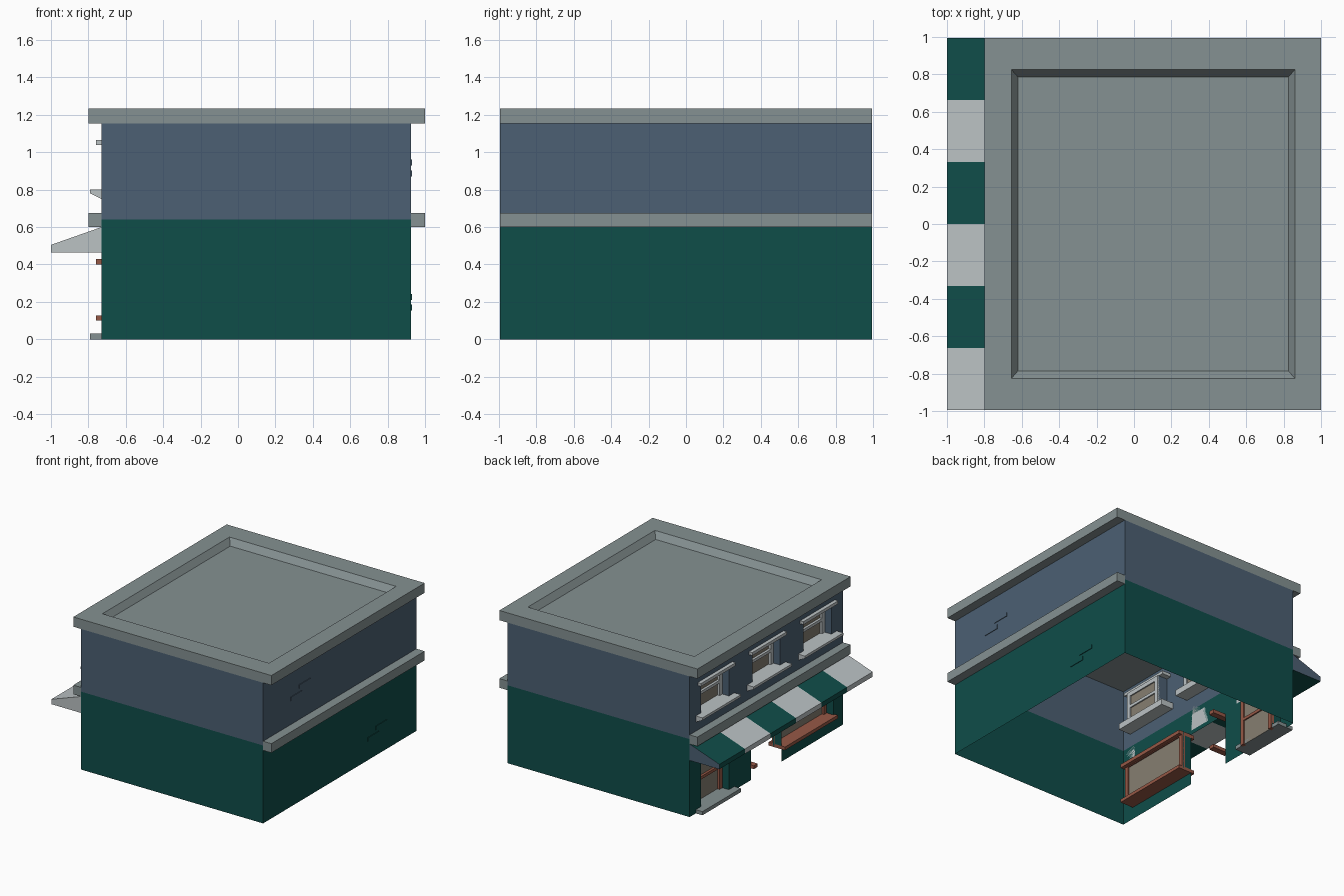
import bpy, bmesh

if "Cube" in bpy.data.objects:
    bpy.data.objects.remove(bpy.data.objects["Cube"])

def srgb(r, g, b):
    f = lambda c: c / 12.92 if c <= 0.04045 else ((c + 0.055) / 1.055) ** 2.4
    return [f(c / 255) for c in (r, g, b)] + [1.0]

def mat(name, *rgb):
    m = bpy.data.materials.new(name)
    m.diffuse_color = srgb(*rgb)
    m.use_nodes = True
    m.node_tree.nodes["Principled BSDF"].inputs["Base Color"].default_value = m.diffuse_color
    return m

BLUE = mat("slate_blue", 76, 96, 115)
GREEN = mat("deep_green", 15, 77, 73)
GREY = mat("stone_grey", 133, 145, 146)
WHITE = mat("pale_grey", 187, 194, 196)
BROWN = mat("red_brown", 150, 88, 70)
PANE = mat("beige_glass", 134, 126, 113)

def finish(name, bm, *mats):
    bmesh.ops.remove_doubles(bm, verts=bm.verts, dist=1e-5)
    me = bpy.data.meshes.new(name)
    bm.to_mesh(me)
    bm.free()
    for m in mats:
        me.materials.append(m)
    ob = bpy.data.objects.new(name, me)
    bpy.context.collection.objects.link(ob)
    return ob

def prism(name, profile, y0, y1, m, end=None):
    """Extrude an x-z profile along y; 'end' colours the +y cap."""
    bm = bmesh.new()
    a = [bm.verts.new((x, y0, z)) for x, z in profile]
    b = [bm.verts.new((x, y1, z)) for x, z in profile]
    n = len(a)
    bm.faces.new(a)
    cap = bm.faces.new(b)
    for i in range(n):
        bm.faces.new((a[i], a[(i + 1) % n], b[(i + 1) % n], b[i]))
    bmesh.ops.recalc_face_normals(bm, faces=bm.faces)
    if end:
        cap.material_index = 1
    return finish(name, bm, m, *([end] if end else []))

def box(name, x0, x1, y0, y1, z0, z1, m):
    return prism(name, [(x0, z0), (x1, z0), (x1, z1), (x0, z1)], y0, y1, m)

def quad(bm, pts, idx=0):
    f = bm.faces.new([bm.verts.new(p) for p in pts])
    f.material_index = idx
    return f

XF, XB, Y, TOP, SPLIT = -0.73, 0.925, 0.995, 1.155, 0.64
XP = -0.65                     # plane of the recessed panes
COLS = (0.665, 0.0, -0.665)    # window column centres

# Side and rear walls: open shell, green below and blue above
bm = bmesh.new()
for z0, z1, i in ((0, SPLIT, 0), (SPLIT, TOP, 1)):
    quad(bm, [(XF, -Y, z0), (XB, -Y, z0), (XB, -Y, z1), (XF, -Y, z1)], i)
    quad(bm, [(XB, Y, z0), (XF, Y, z0), (XF, Y, z1), (XB, Y, z1)], i)
    quad(bm, [(XB, -Y, z0), (XB, Y, z0), (XB, Y, z1), (XB, -Y, z1)], i)
finish("side_walls", bm, GREEN, BLUE)

# Street facade: grid of cells, leaving out the openings
uppers = [(c - 0.18, c + 0.18, 0.79, 1.04) for c in COLS]
door = (0.485, 0.845, 0.0, 0.43)
passage = (-0.2, 0.2, 0.0, 0.43)
shop = (-0.87, -0.2, 0.11, 0.43)
holes = uppers + [door, passage, shop]
ys = sorted({-Y, Y} | {v for h in holes for v in h[:2]})
zs = sorted({0, SPLIT, TOP} | {v for h in holes for v in h[2:]})
bm = bmesh.new()
for y0, y1 in zip(ys, ys[1:]):
    for z0, z1 in zip(zs, zs[1:]):
        cy, cz = (y0 + y1) / 2, (z0 + z1) / 2
        if not any(h[0] < cy < h[1] and h[2] < cz < h[3] for h in holes):
            quad(bm, [(XF, y1, z0), (XF, y0, z0), (XF, y0, z1), (XF, y1, z1)], int(cz > SPLIT))
finish("street_facade", bm, GREEN, BLUE)

def window(name, h, wall, frame, rail=False, t=0.035):
    """Recessed reveal, bar frame and pane for an opening."""
    y0, y1, z0, z1 = h
    bm = bmesh.new()
    for a, b in (((y0, z0), (y0, z1)), ((y0, z1), (y1, z1)), ((y1, z1), (y1, z0))):
        quad(bm, [(XF, *a), (XF, *b), (XP, *b), (XP, *a)])
    finish(name + "_reveal", bm, wall)
    bm = bmesh.new()
    quad(bm, [(XP, y1, z0), (XP, y0, z0), (XP, y0, z1), (XP, y1, z1)])
    finish(name + "_pane", bm, PANE)
    x0, x1 = XP - 0.02, XP + 0.01
    box(name + "_frame_a", x0, x1, y0, y0 + t, z0, z1, frame)
    box(name + "_frame_b", x0, x1, y1 - t, y1, z0, z1, frame)
    box(name + "_frame_top", x0, x1, y0 + t, y1 - t, z1 - t, z1, frame)
    if rail:
        zm = (z0 + z1) / 2
        box(name + "_rail", x0, x1, y0 + t, y1 - t, zm - 0.012, zm + 0.012, frame)

# Upper windows with lintels and tapered sills
for i, (c, h) in enumerate(zip(COLS, uppers)):
    n = f"upper_window_{i + 1}"
    window(n, h, BLUE, WHITE, rail=True)
    box(n + "_lintel", -0.76, XP, c - 0.225, c + 0.225, 1.04, 1.065, WHITE)
    prism(n + "_sill", [(-0.79, 0.78), (-0.73, 0.75), (-0.62, 0.75), (-0.62, 0.8), (-0.79, 0.8)],
          c - 0.25, c + 0.25, WHITE)

# Door and step
window("door", door, GREEN, BROWN, rail=True)
box("door_step", -0.79, XP, 0.415, 0.915, 0, 0.03, GREY)

# Shop window, and the end pieces of its trim beyond the open passage
window("shop_window", shop, GREEN, BROWN)
for n, z0, z1 in (("sill", 0.10, 0.127), ("lintel", 0.40, 0.43)):
    box("shop_" + n, -0.76, -0.61, -0.885, -0.2, z0, z1, BROWN)
    box("passage_" + n, -0.76, -0.61, 0.155, 0.205, z0, z1, BROWN)

# Striped awning
W = 2 * Y / 6
for i in range(6):
    y0 = -Y + i * W
    prism(f"awning_stripe_{i + 1}", [(-1, 0.465), (-1, 0.505), (XF, 0.6), (XF, 0.465)],
          y0, y0 + W, GREEN if i % 2 else WHITE, BLUE if i == 5 else None)

# String courses on the street side and the opposite side
box("street_band", -0.8, XF, -Y, Y, 0.6, 0.675, GREY)
box("far_band", XB, 1.0, -Y, Y, 0.6, 0.675, GREY)

# Roof slab with a sunken, sloped-edge centre
bm = bmesh.new()
rings = []
for x0, x1, y0, y1, z in ((-0.8, 1, -Y, Y, TOP), (-0.8, 1, -Y, Y, 1.235),
                          (-0.655, 0.86, -0.825, 0.825, 1.235),
                          (-0.62, 0.825, -0.785, 0.785, 1.185)):
    rings.append([bm.verts.new(p) for p in ((x0, y0, z), (x1, y0, z), (x1, y1, z), (x0, y1, z))])
for a, b in zip(rings, rings[1:]):
    for k in range(4):
        bm.faces.new((a[k], a[(k + 1) % 4], b[(k + 1) % 4], b[k]))
bm.faces.new(rings[0][::-1])
bm.faces.new(rings[-1])
finish("roof_slab", bm, GREY)

# Loose brick details on the plain side
for i, (y, z, m) in enumerate(((-0.53, 0.93, BLUE), (-0.64, 0.87, BLUE),
                               (0.465, 0.21, GREEN), (0.36, 0.155, GREEN))):
    box(f"brick_{i + 1}", XB, XB + 0.005, y, y + 0.145, z, z + 0.032, m)
